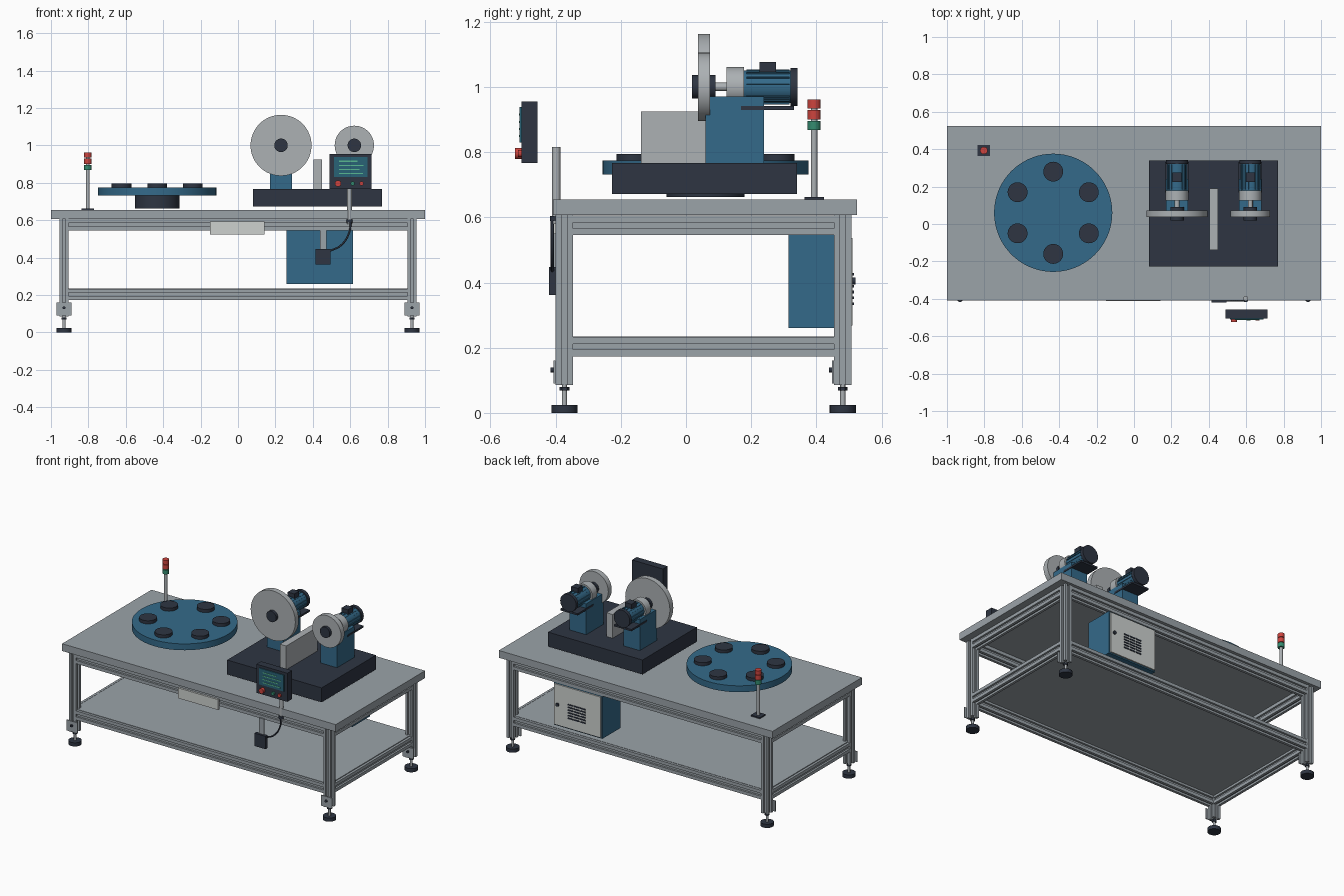
import bpy, bmesh, math
from mathutils import Matrix, Vector

if "Cube" in bpy.data.objects:
    bpy.data.objects.remove(bpy.data.objects["Cube"])


def mat(name, r, g, b):
    m = bpy.data.materials.new(name)
    lin = [(c / 255 / 12.92) if c < 11 else ((c / 255 + 0.055) / 1.055) ** 2.4 for c in (r, g, b)]
    m.diffuse_color = (*lin, 1)
    m.use_nodes = True
    m.node_tree.nodes["Principled BSDF"].inputs["Base Color"].default_value = m.diffuse_color
    return m


GREY = mat("aluminium grey", 155, 163, 169)
STEEL = mat("pale steel", 172, 177, 180)
LIGHT = mat("off white", 205, 209, 207)
DARK = mat("dark slate", 46, 53, 66)
BLUE = mat("machine blue", 52, 106, 138)
RED = mat("signal red", 205, 68, 62)
GREEN = mat("signal green", 52, 140, 112)
SCREEN = mat("screen teal", 40, 98, 118)
TEXT = mat("screen green", 90, 185, 145)


def finish(name, bm, material, smooth=False):
    bmesh.ops.recalc_face_normals(bm, faces=bm.faces)
    me = bpy.data.meshes.new(name)
    bm.to_mesh(me)
    bm.free()
    me.materials.append(material)
    ob = bpy.data.objects.new(name, me)
    bpy.context.collection.objects.link(ob)
    if smooth:
        bpy.ops.object.select_all(action='DESELECT')
        ob.select_set(True)
        bpy.context.view_layer.objects.active = ob
        bpy.ops.object.shade_smooth_by_angle(angle=math.radians(35))
    return ob


def box(name, x, y, z, material):
    """Box from (min, max) pairs."""
    bm = bmesh.new()
    bmesh.ops.create_cube(bm, size=1)
    for v in bm.verts:
        v.co = Vector([(r[0] + r[1]) / 2 + c * (r[1] - r[0]) for c, r in zip(v.co, (x, y, z))])
    return finish(name, bm, material)


def cyl(name, cx, cy, cz, r, a, b, material, axis='z', seg=32):
    """Cylinder from a to b along the axis; the centre value on that axis is ignored."""
    bm = bmesh.new()
    c = Vector((cx, cy, cz))
    c['xyz'.index(axis)] = (a + b) / 2
    rot = Matrix.Rotation(math.pi / 2, 4, 'X') if axis == 'y' else Matrix()
    bmesh.ops.create_cone(bm, cap_ends=True, segments=seg, radius1=r, radius2=r,
                          depth=b - a, matrix=Matrix.Translation(c) @ rot)
    return finish(name, bm, material, True)


def extrusion(name, axis, center, w, h, a, b):
    """Slotted aluminium profile, w by h, running from a to b along the axis."""
    g, d = 0.009, 0.013
    W, H = w / 2, h / 2
    pts = []
    for sx, sy in ((1, 1), (-1, 1), (-1, -1), (1, -1)):
        corner = [(sx * W, sy * g), (sx * W, sy * H), (sx * g, sy * H)]
        floor = [(sx * (W - d), sy * g), (sx * g, sy * (H - d))]
        seq = [floor[0], *corner, floor[1]]
        pts += seq if sx * sy > 0 else seq[::-1]
    place = {'x': lambda u, v, t: (t, center[0] + u, center[1] + v),
             'y': lambda u, v, t: (center[0] + u, t, center[1] + v),
             'z': lambda u, v, t: (center[0] + u, center[1] + v, t)}[axis]
    bm = bmesh.new()
    face = bm.faces.new([bm.verts.new(place(u, v, a)) for u, v in pts])
    res = bmesh.ops.extrude_face_region(bm, geom=[face], use_keep_orig=True)
    off = Vector(place(0, 0, b)) - Vector(place(0, 0, a))
    bmesh.ops.translate(bm, vec=off, verts=[v for v in res['geom'] if isinstance(v, bmesh.types.BMVert)])
    return finish(name, bm, GREY)


# Table top, shelf and frame
box("table_top", (-1, 1), (-0.408, 0.525), (0.607, 0.655), GREY)
box("lower_shelf", (-0.935, 0.935), (-0.38, 0.49), (0.226, 0.235), GREY)
FY, BY, LX = -0.373, 0.481, 0.93
for y in (FY, BY):
    for z, tag in ((0.575, "upper"), (0.203, "lower")):
        extrusion(tag + "_long_rail", 'x', (y, z), 0.052, 0.06, -0.905, 0.905)
for x in (-LX, LX):
    for z, tag in ((0.575, "upper"), (0.203, "lower")):
        extrusion(tag + "_side_rail", 'y', (x, z), 0.05, 0.06, -0.347, 0.455)
    # Legs with levelling feet and foot brackets
    for y in (FY, BY):
        extrusion("leg", 'z', (x, y), 0.05, 0.054, 0.085, 0.607)
        cyl("foot_pad", x, y, 0, 0.04, 0, 0.024, DARK)
        cyl("foot_stem", x, y, 0, 0.008, 0.02, 0.09, STEEL, seg=16)
        cyl("foot_nut", x, y, 0, 0.015, 0.068, 0.08, DARK, seg=6)
        f = y - 0.027
        box("foot_bracket", (x - 0.04, x + 0.04), (f - 0.006, f), (0.09, 0.16), GREY)
        cyl("bracket_bolt", x, 0, 0.132, 0.008, f - 0.016, f - 0.005, DARK, 'y', 12)

# Front plate under the table edge
box("front_plate", (-0.15, 0.143), (-0.412, -0.398), (0.524, 0.592), LIGHT)

# Turntable
TX, TY = -0.432, 0.06
cyl("turntable_hub", TX, TY, 0, 0.12, 0.663, 0.735, DARK, seg=48)
cyl("turntable_disc", TX, TY, 0, 0.316, 0.732, 0.774, BLUE, seg=72)
for i in range(6):
    a = math.radians(90 + 60 * i)
    cyl("turntable_fixture", TX + 0.22 * math.cos(a), TY + 0.22 * math.sin(a), 0,
        0.053, 0.774, 0.795, DARK)

# Grinder base and divider
box("grinder_base", (0.08, 0.77), (-0.227, 0.34), (0.672, 0.767), DARK)
box("divider_plate", (0.403, 0.449), (-0.138, 0.19), (0.767, 0.924), STEEL)

# Two grinding stations
for x, r in ((0.23, 0.163), (0.622, 0.105)):
    box("pedestal", (x - 0.06, x + 0.06), (0.06, 0.24), (0.767, 0.971), BLUE)
    cyl("grinding_wheel", x, 0, 1, r, 0.037, 0.073, STEEL, 'y', 64)
    cyl("wheel_flange", x, 0, 1, 0.036, 0.018, 0.09, DARK, 'y')
    cyl("spindle", x, 0, 1, 0.013, 0.085, 0.13, STEEL, 'y', 20)
    cyl("spindle_housing", x, 0, 1, 0.061, 0.125, 0.178, STEEL, 'y', 40)
    cyl("motor_body", x, 0, 1, 0.05, 0.178, 0.322, BLUE, 'y', 40)
    for k in range(16):  # cooling fins
        fin = box("motor_fin", (-0.002, 0.002), (0.185, 0.318), (0.045, 0.054), BLUE)
        fin.matrix_world = (Matrix.Translation((x, 0, 1)) @
                            Matrix.Rotation(math.tau * (k + 0.5) / 16, 4, 'Y'))
    cyl("motor_fan_cover", x, 0, 1, 0.058, 0.32, 0.342, DARK, 'y', 40)
    box("motor_terminal_box", (x - 0.024, x + 0.024), (0.225, 0.276), (1.04, 1.077), DARK)
    box("motor_mount", (x - 0.063, x + 0.063), (0.168, 0.332), (0.93, 0.942), DARK)

# Signal tower
SX, SY = -0.803, 0.393
box("tower_foot", (SX - 0.033, SX + 0.033), (SY - 0.03, SY + 0.03), (0.655, 0.663), DARK)
cyl("tower_pole", SX, SY, 0, 0.01, 0.66, 0.96, STEEL, seg=20)
for z0, z1, m in ((0.868, 0.896, GREEN), (0.9, 0.93, RED), (0.934, 0.961, RED)):
    cyl("tower_lamp", SX, SY, 0, 0.02, z0, z1, m)

# Operator panel
cyl("panel_pole", 0.597, -0.398, 0, 0.013, 0.58, 0.815, STEEL, seg=24)
box("panel_housing", (0.488, 0.714), (-0.505, -0.456), (0.766, 0.955), DARK)
box("panel_screen", (0.512, 0.692), (-0.511, -0.503), (0.83, 0.938), SCREEN)
for z, x1 in ((0.915, 0.64), (0.893, 0.672), (0.871, 0.65), (0.849, 0.668)):
    box("screen_line", (0.54, x1), (-0.513, -0.51), (z - 0.003, z + 0.003), TEXT)
for x, r, m in ((0.535, 0.017, RED), (0.613, 0.011, GREEN), (0.66, 0.011, RED)):
    cyl("panel_button", x, 0, 0.796, r, -0.524 if r > 0.012 else -0.516, -0.503, m, 'y', 24)

# Foot of the panel wiring: strap, junction box and cable
box("junction_strap", (0.438, 0.474), (-0.407, -0.398), (0.44, 0.55), GREY)
box("junction_box", (0.415, 0.495), (-0.42, -0.398), (0.362, 0.447), DARK)
cu = bpy.data.curves.new("cable", 'CURVE')
cu.dimensions = '3D'
cu.bevel_depth = 0.005
cu.bevel_resolution = 2
cu.resolution_u = 6
sp = cu.splines.new('BEZIER')
path = ((0.602, 0.6), (0.595, 0.535), (0.55, 0.465), (0.49, 0.435))
sp.bezier_points.add(len(path) - 1)
for p, (x, z) in zip(sp.bezier_points, path):
    p.co = (x, -0.41, z)
    p.handle_left_type = p.handle_right_type = 'AUTO'
cu.materials.append(DARK)
bpy.context.collection.objects.link(bpy.data.objects.new("cable", cu))
cyl("cable_gland", 0.597, -0.402, 0, 0.016, 0.588, 0.604, DARK, seg=16)

# Control cabinet with rear door, vents and lock
box("cabinet", (0.26, 0.615), (0.315, 0.502), (0.26, 0.545), BLUE)
box("cabinet_door", (0.268, 0.607), (0.502, 0.511), (0.268, 0.537), LIGHT)
for i in range(6):
    z = 0.335 + i * 0.018
    for x in (0.395, 0.44, 0.485):
        box("door_vent", (x - 0.019, x + 0.019), (0.51, 0.515), (z - 0.004, z + 0.004), DARK)
cyl("door_lock", 0.58, 0, 0.405, 0.011, 0.51, 0.52, DARK, 'y', 20)
